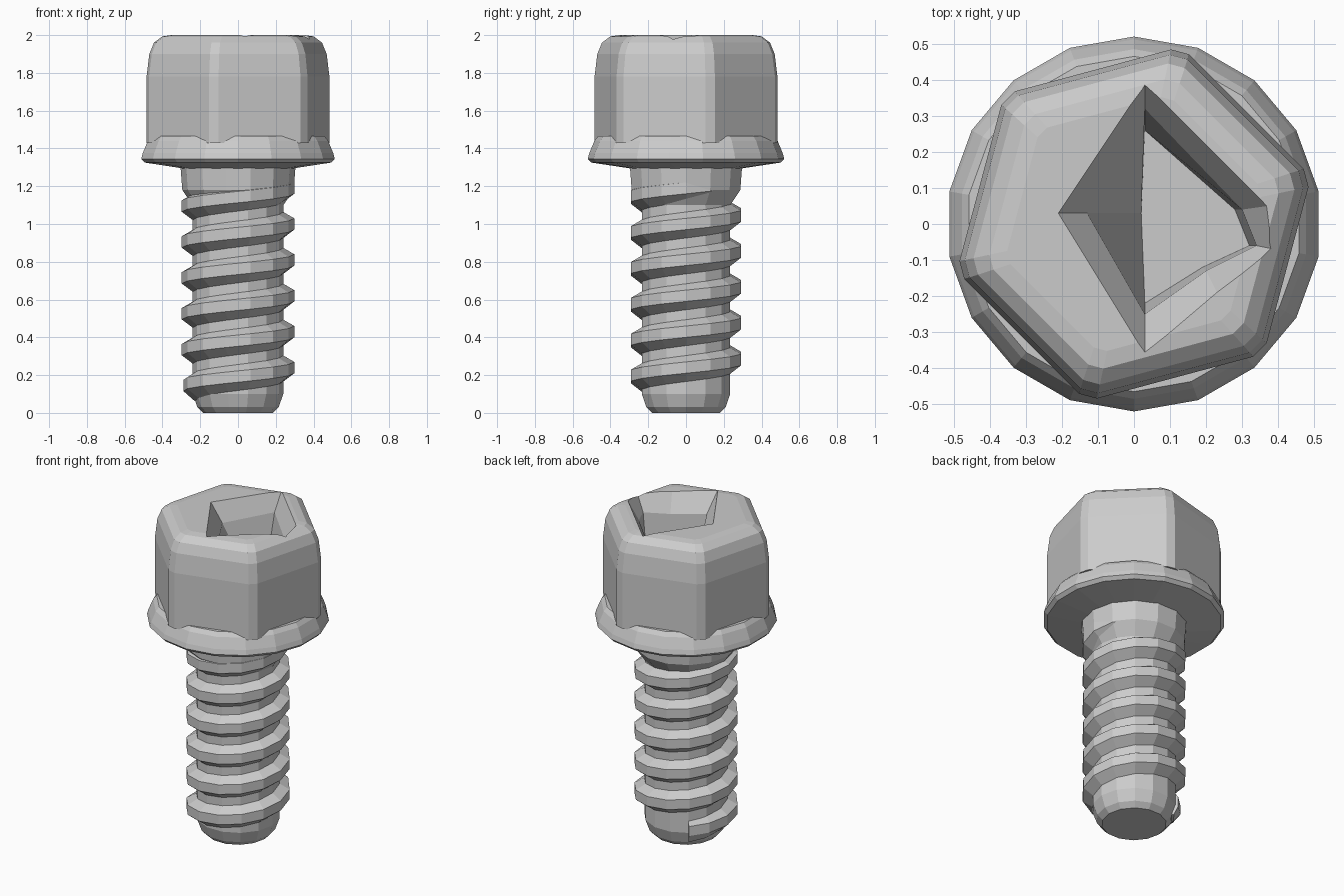
import bpy, bmesh
from math import cos, sin, pi, radians

if "Cube" in bpy.data.objects:
    bpy.data.objects.remove(bpy.data.objects["Cube"])


def loft(name, rings):
    """Closed solid skinned through rings of equal point count."""
    bm = bmesh.new()
    loops = [[bm.verts.new(p) for p in ring] for ring in rings]
    n = len(loops[0])
    for a, b in zip(loops, loops[1:]):
        for i in range(n):
            j = (i + 1) % n
            bm.faces.new((a[i], a[j], b[j], b[i]))
    bm.faces.new(loops[0][::-1])
    bm.faces.new(loops[-1])
    bmesh.ops.recalc_face_normals(bm, faces=bm.faces)
    mesh = bpy.data.meshes.new(name)
    bm.to_mesh(mesh)
    bm.free()
    ob = bpy.data.objects.new(name, mesh)
    bpy.context.collection.objects.link(ob)
    return ob


def ring(angles, r, z):
    return [(r * cos(a), r * sin(a), z) for a in angles]


def lathe(name, profile, angles):
    return loft(name, [ring(angles, r, z) for r, z in profile])


def even(n, start=0.0):
    return [start + 2 * pi * i / n for i in range(n)]


# Hex head with blunted corners and a rounded top rim
hex_angles = [radians(15 + 60 * k + d) for k in range(6) for d in (-3, 3)]
head = lathe("hex_head", [(0.495, 1.43), (0.495, 1.78), (0.48, 1.9),
                          (0.455, 1.96), (0.41, 1.993), (0.36, 2.0)], hex_angles)

# Recess in the top: wide sloping lip, steeper walls, off-centre floor
lip = [(0.03, 0.39), (0.37, 0.05), (0.39, -0.07), (0.23, -0.19), (0.03, -0.36), (-0.21, 0.03)]
wall = [(0.03, 0.32), (0.30, 0.04), (0.34, -0.06), (0.20, -0.13), (0.03, -0.25), (-0.13, 0.03)]
floor = [(0.03, 0.26), (0.28, 0.04), (0.32, -0.06), (0.19, -0.12), (0.03, -0.22), (0.02, 0.03)]
levels = [(floor, 1.66), (wall, 1.89), (lip, 2.0), (lip, 2.1)]
cutter = loft("recess_cutter", [[(x, y, z) for x, y in pts] for pts, z in levels])
cutter.hide_render = True
cut = head.modifiers.new("recess", 'BOOLEAN')
cut.operation = 'DIFFERENCE'
cut.solver = 'EXACT'
cut.object = cutter
bpy.context.view_layer.objects.active = head
bpy.ops.object.modifier_apply(modifier=cut.name)
bpy.data.objects.remove(cutter)

# Washer flange under the head
lathe("flange", [(0.30, 1.295), (0.50, 1.325), (0.52, 1.345), (0.512, 1.375),
                 (0.485, 1.44), (0.465, 1.465)], even(18, pi / 18))

# Shank core with chamfered tip and thicker collar
SIDES = 14
lathe("shank", [(0.185, 0.0), (0.215, 0.03), (0.24, 0.10), (0.24, 1.10),
                (0.295, 1.18), (0.305, 1.31)], even(SIDES))

# Single right-handed thread, fading out at both ends
PITCH = 0.19
first, last = -9, int(5.3 * SIDES)
sections = []
for i in range(first, last + 1):
    a = 2 * pi * i / SIDES
    z = 0.24 + PITCH * i / SIDES
    fade = min(1, 0.35 + (i - first) / 4, 0.2 + (last - i) / 4)
    crest = 0.235 + 0.063 * fade
    outline = [(0.20, -0.085), (0.232, -0.08), (crest, -0.03),
               (crest, 0.03), (0.232, 0.068), (0.20, 0.075)]
    sections.append([(r * cos(a), r * sin(a), z + dz) for r, dz in outline])
loft("thread", sections)
